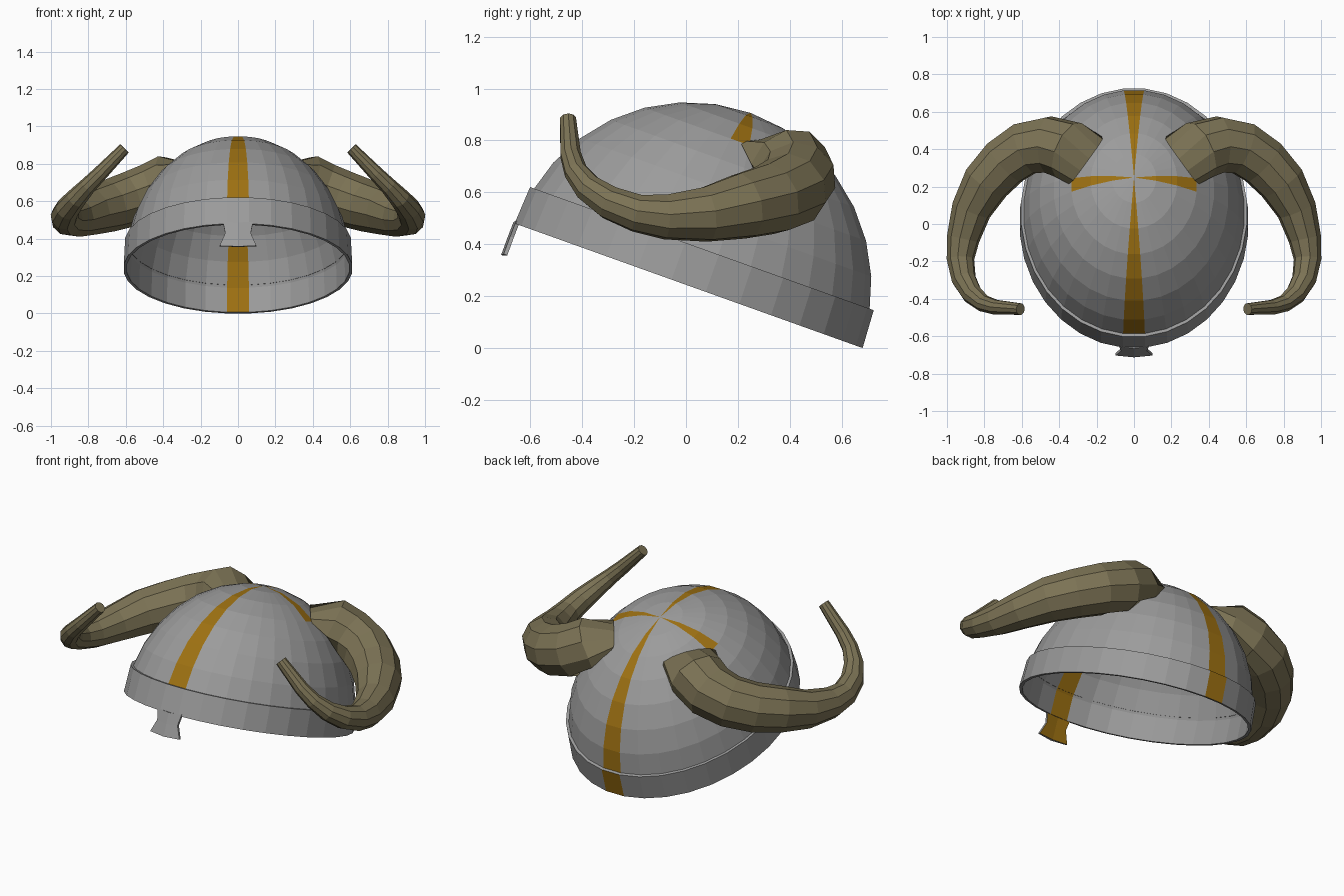
import bpy, bmesh, math
from mathutils import Vector, Matrix

if "Cube" in bpy.data.objects:
    bpy.data.objects.remove(bpy.data.objects["Cube"])


def material(name, rgb):
    m = bpy.data.materials.new(name)
    m.diffuse_color = (*rgb, 1)
    m.use_nodes = True
    m.node_tree.nodes["Principled BSDF"].inputs["Base Color"].default_value = m.diffuse_color
    return m


STEEL = material("steel grey", (0.33, 0.33, 0.33))
GOLD = material("dark gold", (0.34, 0.165, 0.006))
HORN = material("horn brown", (0.2, 0.17, 0.09))

SEG, R, XS = 32, 0.708, 0.857
TILT = Matrix.Translation((0, 0.01, 0.24)) @ Matrix.Rotation(math.radians(-19.7), 4, 'X')


def finish(name, bm, mats, matrix=None, recalc=True):
    if recalc:
        bmesh.ops.recalc_face_normals(bm, faces=bm.faces)
    me = bpy.data.meshes.new(name)
    bm.to_mesh(me)
    bm.free()
    for m in mats:
        me.materials.append(m)
    ob = bpy.data.objects.new(name, me)
    bpy.context.collection.objects.link(ob)
    if matrix:
        ob.matrix_world = matrix
    return ob


def ring(bm, r, z):
    # oval ring with a face centred on front, back and both sides
    angles = [(i + 0.5) * 2 * math.pi / SEG for i in range(SEG)]
    return [bm.verts.new((r * XS * math.cos(a), r * math.sin(a), z)) for a in angles]


def bridge(bm, a, b):
    n = len(a)
    return [bm.faces.new((a[i], a[(i + 1) % n], b[(i + 1) % n], b[i])) for i in range(n)]


# segment indices of the stripes
BACK, FRONT, SIDES = SEG // 4 - 1, 3 * SEG // 4 - 1, (SEG // 2 - 1, SEG - 1)

# dome: sphere rows plus the lining behind the band
bm = bmesh.new()
step = math.pi / 16
rows = [ring(bm, R * math.sin(k * step), R * math.cos(k * step)) for k in range(1, 8)]
rows.append(ring(bm, 0.698, 0))
pole = bm.verts.new((0, 0, R))
bands = [[bm.faces.new((pole, rows[0][i], rows[0][(i + 1) % SEG])) for i in range(SEG)]]
bands += [bridge(bm, rows[k + 1], rows[k]) for k in range(len(rows) - 1)]
for k, faces in enumerate(bands):
    for i in (BACK, FRONT) + (SIDES if k < 3 else ()):
        faces[i].material_index = 1
finish("dome", bm, [STEEL, GOLD], TILT)

# rim band: outer wall with top ledge and bottom lip
bm = bmesh.new()
lip = ring(bm, 0.697, 0)
low = ring(bm, 0.716, 0)
high = ring(bm, 0.707, 0.152)
ledge = ring(bm, 0.688, 0.152)
bridge(bm, lip, low)
wall = bridge(bm, low, high)
bridge(bm, high, ledge)
wall[BACK].material_index = 1
finish("rim_band", bm, [STEEL, GOLD], TILT)

# nose guard: creased flared plate, gold on the inner side
bm = bmesh.new()
outline = [(0.08, -0.655, 0.49), (0.068, -0.678, 0.43), (0.098, -0.703, 0.362)]
loops = []
for w, y, z in outline:
    pts = [(-w, y, z), (0, y - 0.01, z - 0.004), (w, y, z),
           (w, y + 0.014, z - 0.005), (0, y + 0.008, z - 0.006), (-w, y + 0.014, z - 0.005)]
    loops.append([bm.verts.new(p) for p in pts])
for a, b in zip(loops, loops[1:]):
    faces = bridge(bm, a, b)
    for i in (3, 4):
        faces[i].material_index = 1
bm.faces.new(loops[0])
bm.faces.new(loops[-1])
finish("nose_guard", bm, [STEEL, GOLD])

# horns: tapered tube along a curling path (x, y, z, radius)
PATH = [(0.25, 0.33, 0.76, 0.15), (0.35, 0.395, 0.70, 0.16), (0.46, 0.425, 0.65, 0.155),
        (0.58, 0.405, 0.61, 0.147), (0.69, 0.33, 0.575, 0.14), (0.79, 0.22, 0.548, 0.13),
        (0.87, 0.075, 0.515, 0.108), (0.914, -0.08, 0.505, 0.088), (0.928, -0.19, 0.52, 0.074),
        (0.91, -0.295, 0.56, 0.066), (0.865, -0.375, 0.615, 0.056), (0.805, -0.425, 0.68, 0.046),
        (0.74, -0.445, 0.745, 0.041), (0.607, -0.455, 0.882, 0.032)]
SIDES_H = 10
INV = TILT.inverted()


def seat(p, always):
    # rest a point on the dome surface if it lies inside it
    q = INV @ p
    q.x /= XS
    if always or q.length < R:
        q *= R * 1.003 / q.length
    q.x *= XS
    return TILT @ q


def horn(name, side):
    bm = bmesh.new()
    pts = [Vector(p[:3]) for p in PATH]
    up, prev = Vector((0, 0, 1)), None
    for k, p in enumerate(pts):
        t = (pts[min(k + 1, len(pts) - 1)] - pts[max(k - 1, 0)]).normalized()
        up = (up - t * up.dot(t)).normalized()
        across = t.cross(up)
        loop = []
        for i in range(SIDES_H):
            a = 2 * math.pi * (i + 0.5) / SIDES_H
            v = p + PATH[k][3] * (up * math.cos(a) + across * math.sin(a))
            v = seat(v, k == 0) if k < 4 else v
            loop.append(bm.verts.new((v.x * side, v.y, v.z)))
        if prev:
            bridge(bm, prev, loop)
        prev = loop
    bm.faces.new(prev)
    finish(name, bm, [HORN])


horn("right_horn", 1)
horn("left_horn", -1)
